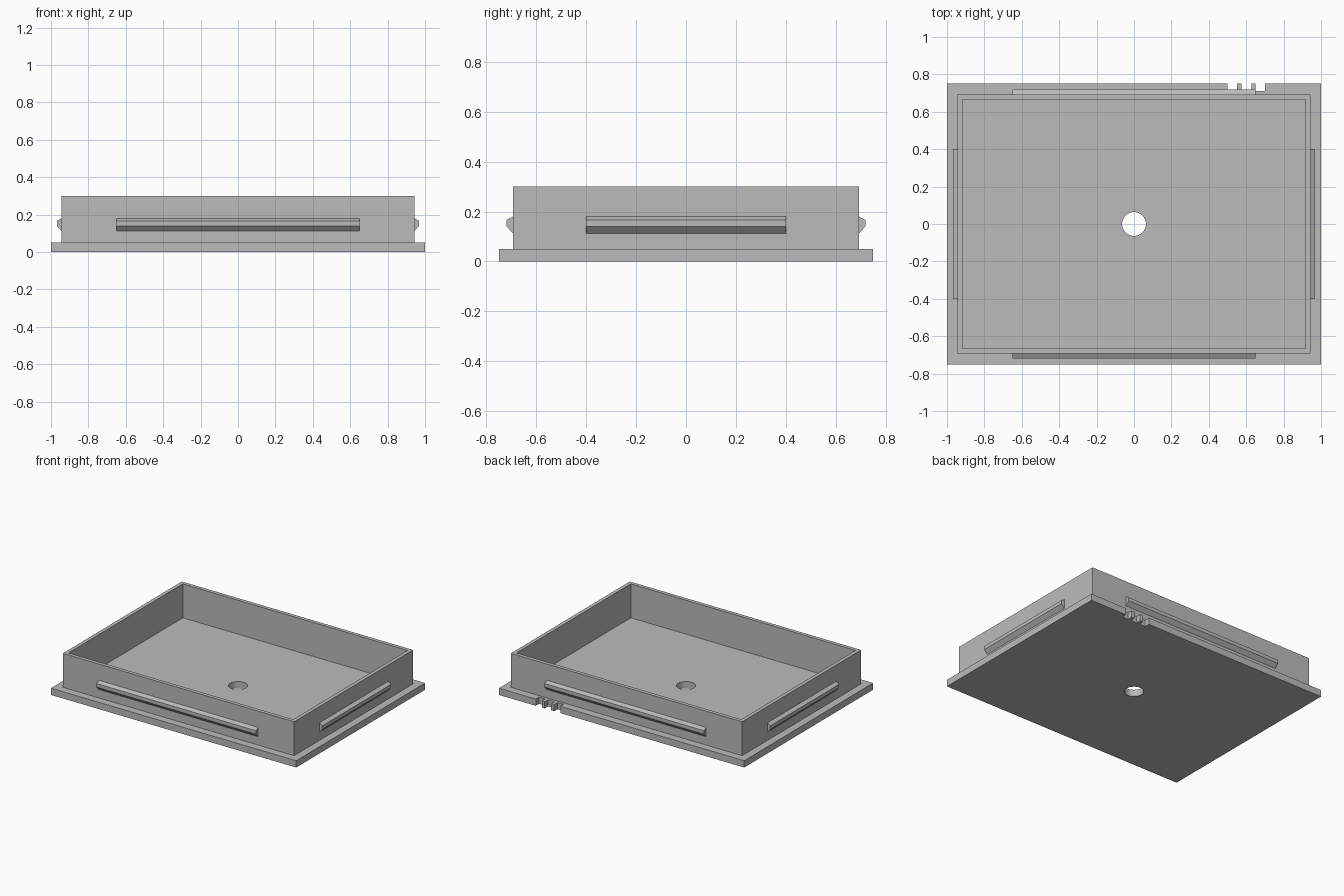
import bpy
import bmesh
from math import pi
from mathutils import Matrix, Vector

cube = bpy.data.objects.get("Cube")
if cube:
    bpy.data.objects.remove(cube, do_unlink=True)

GREY = (0.5, 0.5, 0.5, 1.0)
mat = bpy.data.materials.new("plain grey")
mat.use_nodes = True
mat.diffuse_color = GREY
mat.node_tree.nodes["Principled BSDF"].inputs["Base Color"].default_value = GREY

PLATE_X, PLATE_Y, PLATE_H = 1.0, 0.75, 0.05
WALL_X, WALL_Y, WALL_TOP = 0.943, 0.693, 0.30
THICK = 0.027


def make_object(name, bm):
    bmesh.ops.recalc_face_normals(bm, faces=bm.faces)
    mesh = bpy.data.meshes.new(name)
    bm.to_mesh(mesh)
    bm.free()
    mesh.materials.append(mat)
    ob = bpy.data.objects.new(name, mesh)
    bpy.context.collection.objects.link(ob)
    return ob


def extrude_profile(name, points, offset):
    """Solid prism from a flat outline."""
    bm = bmesh.new()
    face = bm.faces.new([bm.verts.new(p) for p in points])
    out = bmesh.ops.extrude_face_region(bm, geom=[face], use_keep_orig=True)
    verts = [g for g in out["geom"] if isinstance(g, bmesh.types.BMVert)]
    bmesh.ops.translate(bm, verts=verts, vec=Vector(offset))
    return make_object(name, bm)


# Base plate, with three small notches in the back edge that leave two teeth
outline = [(-PLATE_X, PLATE_Y), (-PLATE_X, -PLATE_Y), (PLATE_X, -PLATE_Y), (PLATE_X, PLATE_Y)]
for left, right in ((0.65, 0.70), (0.575, 0.627), (0.50, 0.55)):
    outline += [(right, PLATE_Y), (right, 0.712), (left, 0.712), (left, PLATE_Y)]
plate = extrude_profile("base_plate", [(x, y, 0) for x, y in outline], (0, 0, PLATE_H))

# Round hole through the middle of the plate
bm = bmesh.new()
bmesh.ops.create_cone(bm, cap_ends=True, segments=48, radius1=0.064, radius2=0.064, depth=0.3)
cutter = make_object("hole_cutter", bm)
cutter.hide_render = True
mod = plate.modifiers.new("centre_hole", "BOOLEAN")
mod.operation = "DIFFERENCE"
mod.solver = "EXACT"
mod.object = cutter
bpy.context.view_layer.objects.active = plate
plate.select_set(True)
bpy.ops.object.modifier_apply(modifier=mod.name)
bpy.data.objects.remove(cutter, do_unlink=True)
bpy.ops.object.shade_smooth_by_angle(angle=pi / 6)

# Rectangular wall standing on the plate
bm = bmesh.new()
loops = []
for inset in (0, THICK):
    x, y = WALL_X - inset, WALL_Y - inset
    for z in (PLATE_H, WALL_TOP):
        loops.append([bm.verts.new((sx * x, sy * y, z))
                      for sx, sy in ((-1, -1), (1, -1), (1, 1), (-1, 1))])
outer_low, outer_top, inner_low, inner_top = loops
for a, b in ((outer_low, outer_top), (outer_top, inner_top),
             (inner_top, inner_low), (inner_low, outer_low)):
    for i in range(4):
        j = (i + 1) % 4
        bm.faces.new((a[i], a[j], b[j], b[i]))
make_object("tray_wall", bm)

# Snap ridges: chamfered bars on all four sides
PROFILE = [(0, 0.112), (0.026, 0.14), (0.026, 0.166), (0, 0.18)]
for name, turn, distance, half in (("right_ridge", pi, WALL_X, 0.40),
                                   ("left_ridge", 0, WALL_X, 0.40),
                                   ("front_ridge", -pi / 2, WALL_Y, 0.65),
                                   ("back_ridge", pi / 2, WALL_Y, 0.65)):
    points = [(distance + out, -half, z) for out, z in PROFILE]
    ridge = extrude_profile(name, points, (0, 2 * half, 0))
    ridge.data.transform(Matrix.Rotation(turn, 4, "Z"))
